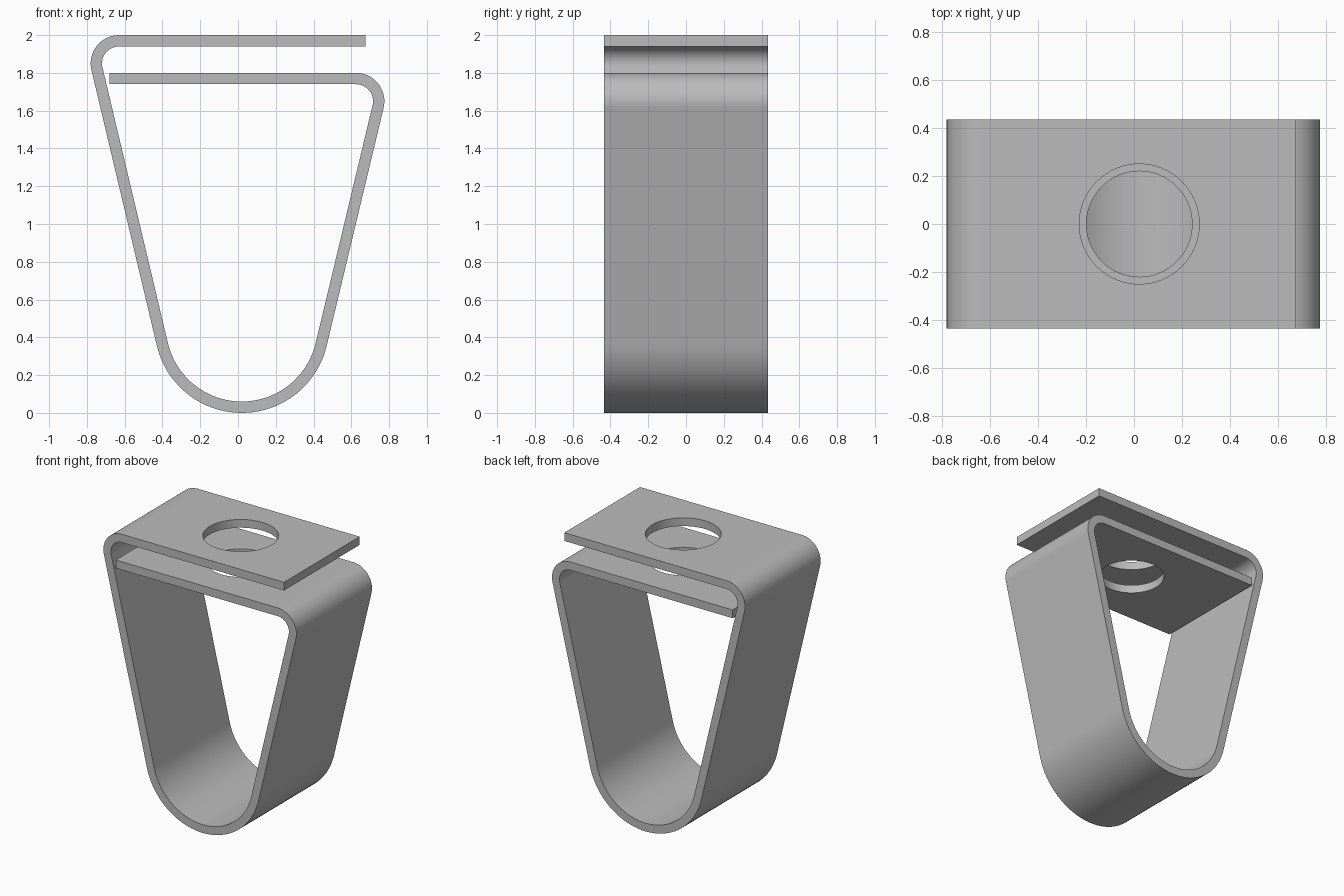
import bpy, bmesh
from math import sin, cos, radians

if "Cube" in bpy.data.objects:
    bpy.data.objects.remove(bpy.data.objects["Cube"], do_unlink=True)

HALF_T = 0.03      # half the strip thickness
HALF_W = 0.435     # half the strip width
LEAN = 13.35       # leg angle from vertical, degrees

metal = bpy.data.materials.new("plain grey metal")
metal.use_nodes = True
grey = (0.5, 0.5, 0.5, 1)
metal.diffuse_color = grey
metal.node_tree.nodes["Principled BSDF"].inputs["Base Color"].default_value = grey


def arc(cx, cz, r, a0, a1, steps):
    """Centreline points of a bend, each with its outward normal."""
    out = []
    for i in range(steps + 1):
        a = radians(a0 + (a1 - a0) * i / steps)
        out.append((cx + r * cos(a), cz + r * sin(a), cos(a), sin(a)))
    return out


# Centreline: upper flange, left bend, rounded bottom, right bend, lower flange
path = [(0.675, 1.97, 0, 1)]
path += arc(-0.63, 1.85, 0.12, 90, 180 + LEAN, 20)
path += arc(0.02, 0.462, 0.432, 180 + LEAN, 360 - LEAN, 40)
path += arc(0.625, 1.65, 0.12, -LEAN, 90, 20)
path += [(-0.68, 1.77, 0, 1)]

# Sweep the rectangular section along the path
bm = bmesh.new()
section = [(1, -1), (1, 1), (-1, 1), (-1, -1)]
rings = [[bm.verts.new((x + nx * s * HALF_T, w * HALF_W, z + nz * s * HALF_T))
          for s, w in section] for x, z, nx, nz in path]
for a, b in zip(rings, rings[1:]):
    for i in range(4):
        j = (i + 1) % 4
        bm.faces.new((a[i], a[j], b[j], b[i]))
bm.faces.new(rings[0])
bm.faces.new(rings[-1])
bmesh.ops.recalc_face_normals(bm, faces=bm.faces)
mesh = bpy.data.meshes.new("bent_strip")
bm.to_mesh(mesh)
bm.free()
strip = bpy.data.objects.new("bent_strip", mesh)
bpy.context.collection.objects.link(strip)
mesh.materials.append(metal)


# Round holes through the two flanges
def drill(name, radius, z):
    bpy.ops.mesh.primitive_cylinder_add(vertices=64, radius=radius, depth=0.12,
                                        location=(0.022, 0, z))
    cutter = bpy.context.object
    cutter.name = name
    cutter.data.materials.append(metal)
    cutter.hide_render = True
    mod = strip.modifiers.new(name, 'BOOLEAN')
    mod.operation = 'DIFFERENCE'
    mod.solver = 'EXACT'
    mod.object = cutter
    bpy.ops.object.select_all(action='DESELECT')
    strip.select_set(True)
    bpy.context.view_layer.objects.active = strip
    bpy.ops.object.modifier_apply(modifier=name)
    bpy.data.objects.remove(cutter, do_unlink=True)


drill("upper_hole_cutter", 0.25, 1.97)
drill("lower_hole_cutter", 0.22, 1.77)

# Smooth bends with crisp edges and flat flanges
bpy.ops.object.shade_smooth_by_angle(angle=radians(30))
weighted = strip.modifiers.new("flat_faces", 'WEIGHTED_NORMAL')
weighted.keep_sharp = True
